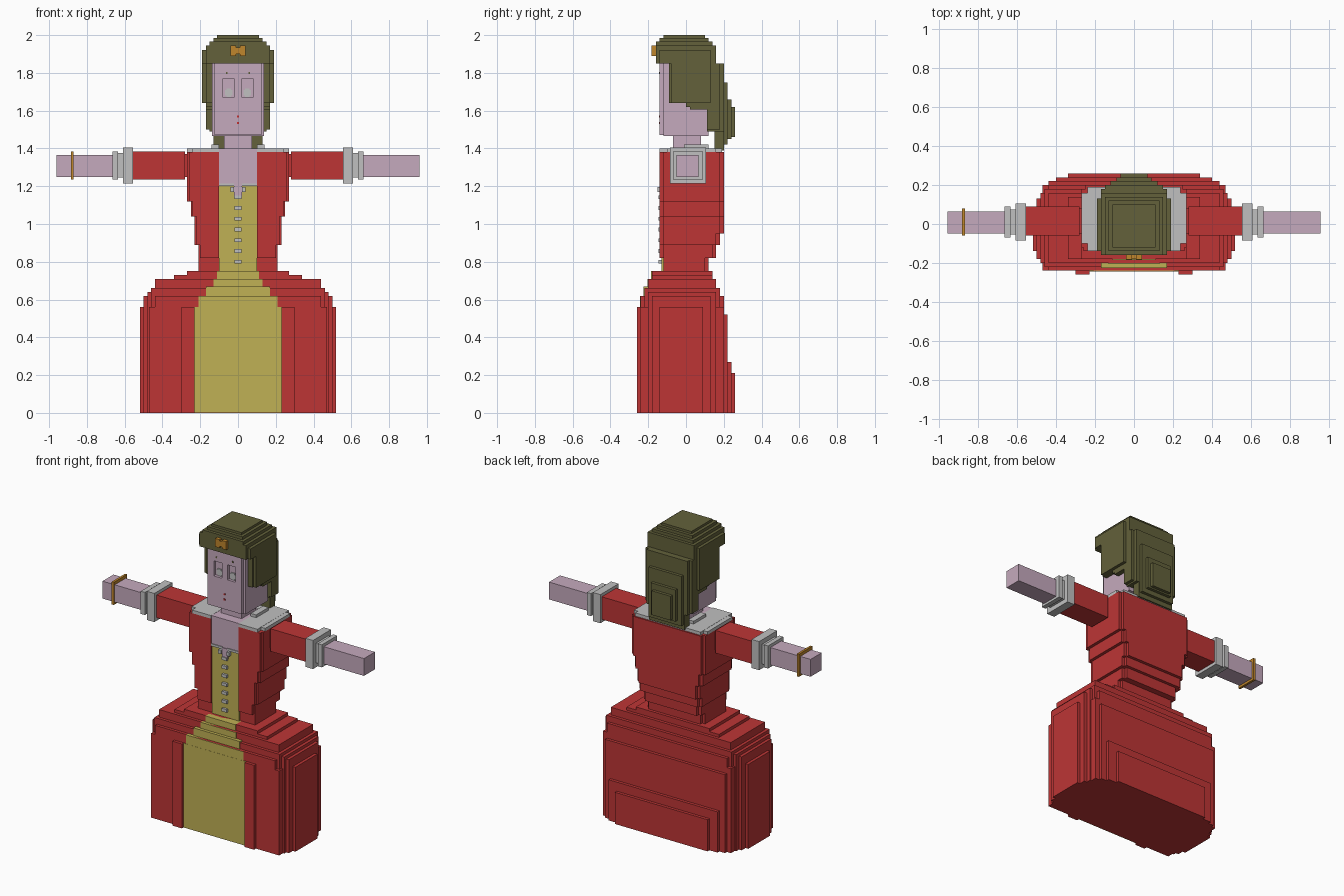
import bpy
import bmesh

default_cube = bpy.data.objects.get("Cube")
if default_cube:
    bpy.data.objects.remove(default_cube, do_unlink=True)

UNIT = 0.01  # all box sizes below are in hundredths


def make_material(name, red, green, blue):
    material = bpy.data.materials.new(name)
    material.use_nodes = True
    colour = (red, green, blue, 1)
    material.diffuse_color = colour
    shader = material.node_tree.nodes["Principled BSDF"]
    shader.inputs["Base Color"].default_value = colour
    return material


RED = make_material("dress red", .51, .036, .036)
SKIN = make_material("pale skin", .56, .40, .51)
YELLOW = make_material("panel yellow", .53, .44, .09)
OLIVE = make_material("hair olive", .125, .12, .043)
GREY = make_material("trim grey", .53, .53, .53)
GOLD = make_material("gold", .53, .24, .025)
LIPS = make_material("lip red", .6, .03, .03)


def centred(half, y0, y1, z0, z1):
    """Box spec symmetrical about the middle."""
    return (-half, half, y0, y1, z0, z1)


def mirrored(boxes):
    """Box specs together with their mirror images across x."""
    return boxes + [(-x1, -x0, *rest) for x0, x1, *rest in boxes]


def build(name, material, boxes):
    """One object made from flat-faced axis-aligned blocks."""
    bm = bmesh.new()
    for x0, x1, y0, y1, z0, z1 in boxes:
        block = bmesh.ops.create_cube(bm, size=1)["verts"]
        bmesh.ops.scale(bm, vec=(x1 - x0, y1 - y0, z1 - z0), verts=block)
        middle = ((x0 + x1) / 2, (y0 + y1) / 2, (z0 + z1) / 2)
        bmesh.ops.translate(bm, vec=middle, verts=block)
    bmesh.ops.scale(bm, vec=(UNIT, UNIT, UNIT), verts=bm.verts)
    mesh = bpy.data.meshes.new(name)
    bm.to_mesh(mesh)
    bm.free()
    mesh.materials.append(material)
    part = bpy.data.objects.new(name, mesh)
    bpy.context.collection.objects.link(part)
    return part


# Skirt: nested blocks, wide and low ones outside, narrow and tall ones inside
skirt_tiers = [
    (52, -14, 9, 56), (50, -18, 13, 62), (48, -20, 16, 64),
    (46, -22, 18, 66), (47, -24, 20, 56), (44, -24, 20, 62),
    (44, -20, 16, 71), (34, -18, 14, 73), (27, -18, 14, 75),
    (44, 0, 22, 52), (40, 0, 24, 27), (34, 0, 26, 21),
]
build("skirt", RED, [centred(half, y0, y1, 0, top) for half, y0, y1, top in skirt_tiers])
build("skirt_front_edges", RED, mirrored([(23, 30, -26, -20, 0, 56)]))

# Yellow front panel following the skirt steps, then up the bodice
panel_tiers = [(23, -24.5, 56), (21, -24.4, 62), (17, -22.5, 67),
               (13, -20.5, 71), (11, -18.5, 75), (10, -13, 121)]
build("front_panel", YELLOW, [centred(half, y, -10, 0.1, top) for half, y, top in panel_tiers])

# Bodice: half width, back depth, bottom and top of each step
bodice_steps = [(21, 12, 70, 82), (21, 16, 82, 89), (23, 18, 89, 95),
                (23, 20, 95, 104), (25, 20, 104, 112), (27, 20, 112, 138)]
bodice = []
for half, back, bottom, top in bodice_steps:
    bodice.append(centred(half, -12, back - 2, bottom, top))
    bodice.append(centred(half - 2, -12, back, bottom, top))
    if bottom > 75:
        bodice += mirrored([(10, half - 1, -14, -12, bottom, top)])
build("bodice", RED, bodice)

# Chest and neck
build("chest", SKIN, [
    centred(10, -13.5, 10, 121, 140),
    centred(2, -14, -12, 114, 121),
    centred(7.5, -7, 8, 138, 147),
])

# Collar, neckline trim and buttons
build("collar", GREY, mirrored([
    (10, 27, -10, 16, 138, 140),
    (10, 24, -14, 19, 138, 140.1),
    (10, 14, -1, 12, 140, 142),
]) + [centred(10, 10, 19, 138, 140.1)])
build("neckline_trim", GREY, mirrored([
    (2, 4, -15, -12, 117, 119.5),
    (2, 10, -14, -12, 120, 121.5),
]))
build("buttons", GREY, [
    centred(1.8, -14.5, -12, 79 + step * 5.7, 81 + step * 5.7) for step in range(7)
])

# Arms
build("sleeves", RED, mirrored([
    (25, 29, -5, 8, 125, 137),
    (28, 56, -6, 9, 123.5, 138.5),
]))
build("cuffs", GREY, mirrored([
    (55.5, 61, -8.5, 10.5, 121.5, 140.5),
    (61, 64, -5.5, 7.5, 124.5, 137.5),
    (63.5, 66.5, -7, 9, 123.5, 138.5),
]))
build("forearms", SKIN, mirrored([(66, 96, -5, 6.5, 125, 136.5)]))
build("bracelet", GOLD, [(-88.5, -87, -6, 8, 123.5, 138.5)])

# Head: a block with a front layer left open at the eyes
face_parts = [centred(2, -14, -12, 148, 185), centred(12.5, -14, -12, 147, 148)]
face_parts += mirrored([
    (8, 12.5, -14, -12, 148, 185),
    (2, 8, -14, -12, 148, 167),
    (2, 8, -14, -12, 177, 185),
])
build("head", SKIN, [centred(13.8, -12, 12, 146.5, 186)] + face_parts)
build("eyes", GREY, mirrored([
    (3, 7, -12.6, -12, 168, 171),
    (3.8, 6.2, -12.6, -12, 167.2, 171.8),
]))
build("eyebrows", OLIVE, mirrored([(5.5, 6.4, -14.4, -14, 179.5, 180.5)]))
build("lips", LIPS, [centred(.5, -14.4, -14, z, z + 1) for z in (153, 156.5)])

# Hair: stepped crown, side locks and layered back
hair_blocks = [
    (11, -12, 10, 185, 200), (13, -14, 12, 185, 198.5),
    (15, -16, 14, 185, 196.5), (17, -16, 16, 185, 194.5),
    (19, -14, 13, 185, 192), (17, 11, 18, 150, 185),
    (15, 11, 20, 149, 185), (13, 15, 20, 139, 183),
    (12, 16, 22, 142, 175), (9, 16, 24, 145, 166), (7, 16, 26, 146, 162),
]
build("hair", OLIVE, [centred(*block) for block in hair_blocks])
build("hair_sides", OLIVE, mirrored([
    (13, 17, -9, 16, 164, 186),
    (13, 19, -8, 13, 164, 186),
    (13, 17, 0, 16, 162, 165),
    (13, 17, 2, 16, 160.5, 163),
]))

# Forehead ornament
build("hair_ornament", GOLD, mirrored([(1, 4, -18.2, -16, 189, 194.5)])
      + [centred(2, -18, -16, 190, 193.5)])
